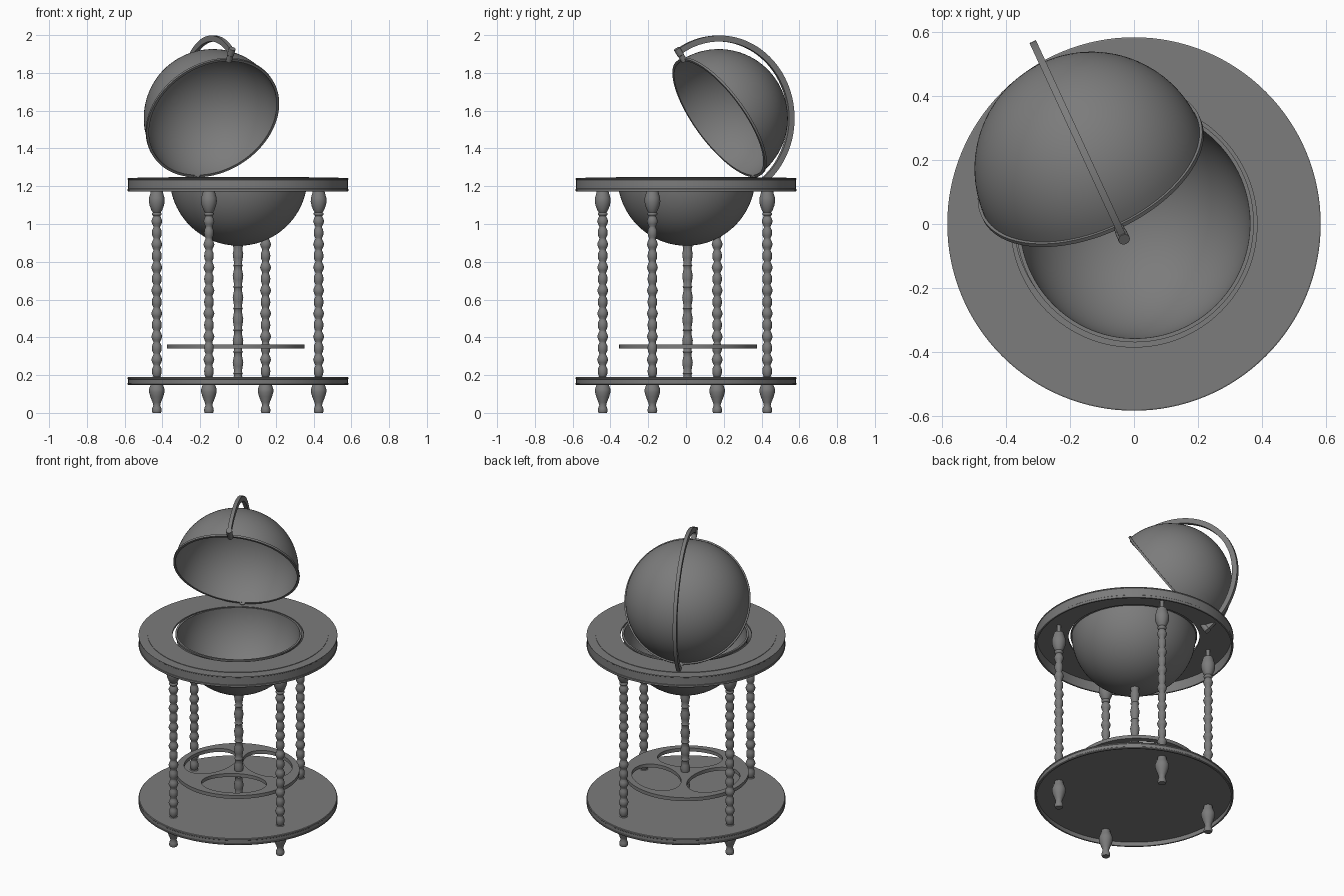
import bpy, bmesh, math
from mathutils import Matrix, Vector

if "Cube" in bpy.data.objects:
    bpy.data.objects.remove(bpy.data.objects["Cube"])

grey = bpy.data.materials.new("dark_grey")
grey.diffuse_color = (0.2, 0.2, 0.2, 1)
grey.use_nodes = True
grey.node_tree.nodes["Principled BSDF"].inputs["Base Color"].default_value = grey.diffuse_color


def finish(name, bm, matrix=None, angle=35):
    bmesh.ops.remove_doubles(bm, verts=bm.verts, dist=1e-5)
    bmesh.ops.recalc_face_normals(bm, faces=bm.faces)
    me = bpy.data.meshes.new(name)
    bm.to_mesh(me)
    bm.free()
    me.materials.append(grey)
    ob = bpy.data.objects.new(name, me)
    bpy.context.collection.objects.link(ob)
    if matrix:
        ob.matrix_world = matrix
    bpy.ops.object.select_all(action='DESELECT')
    ob.select_set(True)
    bpy.context.view_layer.objects.active = ob
    bpy.ops.object.shade_smooth_by_angle(angle=math.radians(angle))
    return ob


def lathe(name, profile, sides=96, closed=False, matrix=None, angle=35):
    """Spin (radius, z) points around the local z axis."""
    bm = bmesh.new()
    rings = [[bm.verts.new((r * math.cos(2 * math.pi * i / sides),
                            r * math.sin(2 * math.pi * i / sides), z))
              for i in range(sides)] for r, z in profile]
    pairs = list(zip(rings, rings[1:]))
    if closed:
        pairs.append((rings[-1], rings[0]))
    for a, b in pairs:
        for i in range(sides):
            j = (i + 1) % sides
            bm.faces.new((a[i], a[j], b[j], b[i]))
    bmesh.ops.dissolve_degenerate(bm, dist=1e-6, edges=bm.edges)
    return finish(name, bm, matrix, angle)


def half_shell(outer, inner, rim, h, sign):
    """Hemisphere shell profile with a small flange on its rim."""
    n = 24
    ang = [math.pi / 2 * i / n for i in range(n + 1)]
    out = [(outer * math.sin(a), sign * outer * math.cos(a)) for a in ang[:-1]]
    out = [p for p in out if abs(p[1]) > h]
    ins = [(inner * math.sin(a), sign * inner * math.cos(a)) for a in reversed(ang)]
    return out + [(outer, sign * h), (rim, sign * h), (rim, 0)] + ins


# table ring: thin top plate with a hanging outer apron
lathe("table_ring", [(0.385, 1.234), (0.572, 1.234), (0.572, 1.171), (0.581, 1.171),
                     (0.584, 1.176), (0.584, 1.185), (0.582, 1.187), (0.582, 1.234),
                     (0.584, 1.236), (0.584, 1.241), (0.58, 1.243), (0.531, 1.243),
                     (0.531, 1.246), (0.385, 1.246)], 128, True, angle=25)

# base disc: plate with a shallow rim hanging below
lathe("base_disc", [(0, 0.175), (0.572, 0.175), (0.572, 0.148), (0.581, 0.148),
                    (0.584, 0.152), (0.584, 0.157), (0.582, 0.159), (0.582, 0.178),
                    (0.584, 0.18), (0.584, 0.186), (0.58, 0.19), (0, 0.19)], 128, angle=25)

# lower bowl
lathe("lower_bowl", half_shell(0.365, 0.36, 0.372, 0.01, -1),
      matrix=Matrix.Translation((0.003, 0.002, 1.25)))

# turned legs: foot, beaded shaft, top bulb and dowel
foot = [(0, 0), (0.022, 0), (0.026, 0.01), (0.024, 0.025), (0.018, 0.04), (0.022, 0.055),
        (0.034, 0.085), (0.041, 0.11), (0.041, 0.125), (0.034, 0.145), (0.027, 0.16), (0.024, 0.19)]
shaft = []
beads, z0, z1 = 14, 0.19, 1.045
for k in range(beads):
    step = (z1 - z0) / beads
    fat = 0.029 if k % 2 else 0.025
    for t, r in ((0.05, 0.018), (0.25, 0.024), (0.5, fat), (0.75, 0.024), (0.95, 0.018)):
        shaft.append((r, z0 + (k + t) * step))
bulb = [(0.026, 1.05), (0.026, 1.057), (0.021, 1.062), (0.028, 1.072), (0.037, 1.095),
        (0.042, 1.118), (0.041, 1.138), (0.035, 1.158), (0.029, 1.183), (0.012, 1.185),
        (0.012, 1.236), (0, 1.236)]
spots = ((0.427, -0.178), (0.146, 0.43), (-0.43, 0.165), (-0.154, -0.441))
for k, (x, y) in enumerate(spots):
    lathe("leg_%d" % (k + 1), foot + shaft + bulb, 24,
          matrix=Matrix.Translation((x, y, 0)), angle=60)

# centre post holding the bowl
post = [(0, 0.18), (0.028, 0.18)]
for k in range(6):
    for t, r in ((0.04, 0.02), (0.12, 0.026), (0.2, 0.02), (0.45, 0.025),
                 (0.65, 0.028), (0.85, 0.023)):
        post.append((r, 0.195 + (k + t) * 0.1145))
post += [(0.026, 0.885), (0, 0.89)]
lathe("centre_post", post, 24, matrix=Matrix.Translation((0, 0.008, 0)), angle=60)

# bottle holder: flat disc with three oval openings
cu = bpy.data.curves.new("bottle_holder", 'CURVE')
cu.dimensions, cu.fill_mode, cu.extrude = '2D', 'BOTH', 0.011


def oval(cx, cy, a, b, turn, n):
    sp = cu.splines.new('POLY')
    sp.points.add(n - 1)
    sp.use_cyclic_u = True
    for i, pt in enumerate(sp.points):
        t = 2 * math.pi * i / n
        x, y = a * math.cos(t), b * math.sin(t)
        pt.co = (cx + x * math.cos(turn) - y * math.sin(turn),
                 cy + x * math.sin(turn) + y * math.cos(turn), 0, 1)


oval(0, 0, 0.365, 0.365, 0, 96)
for k in range(3):
    a = math.radians(-61 + 120 * k)
    oval(0.194 * math.cos(a), 0.194 * math.sin(a), 0.134, 0.192, a, 48)
holder = bpy.data.objects.new("bottle_holder", cu)
bpy.context.collection.objects.link(holder)
holder.location = (-0.012, 0.011, 0.351)
cu.materials.append(grey)
bpy.ops.object.select_all(action='DESELECT')
holder.select_set(True)
bpy.context.view_layer.objects.active = holder
bpy.ops.object.convert(target='MESH')
bpy.ops.object.shade_smooth_by_angle(angle=math.radians(35))

# open lid frame: local z is the dome axis, local y points to the hinge
tilt = math.radians(56.5)
h = Vector((-0.42, 0.908, 0)).normalized()
up = Vector((0, 0, 1))
axis_z = h * math.sin(tilt) + up * math.cos(tilt)
axis_y = h * math.cos(tilt) - up * math.sin(tilt)
axis_x = axis_y.cross(axis_z)
frame = Matrix((axis_x, axis_y, axis_z)).transposed().to_4x4()
frame.translation = (-0.133, 0.173, 1.56)

lathe("lid_dome", half_shell(0.366, 0.361, 0.375, 0.013, 1), matrix=frame)

# half-circle meridian band over the lid
bm = bmesh.new()
rows = []
for i in range(49):
    a = math.pi * i / 48
    rows.append([bm.verts.new((x, r * math.cos(a), r * math.sin(a)))
                 for x, r in ((-0.011, 0.406), (0.011, 0.406), (0.011, 0.438), (-0.011, 0.438))])
for a, b in zip(rows, rows[1:]):
    for i in range(4):
        j = (i + 1) % 4
        bm.faces.new((a[i], a[j], b[j], b[i]))
bm.faces.new(rows[0])
bm.faces.new(rows[-1])
finish("meridian_band", bm, frame)

# pivot pins joining band and lid rim
for name, sign, end in (("hinge_pin", -1, 0.442), ("front_pin", 1, 0.442)):
    lathe(name, [(0, 0.362), (0.016, 0.362), (0.016, 0.4), (0.018, 0.402), (0.018, end), (0, end)],
          24, matrix=frame @ Matrix.Rotation(sign * math.pi / 2, 4, 'X'))
